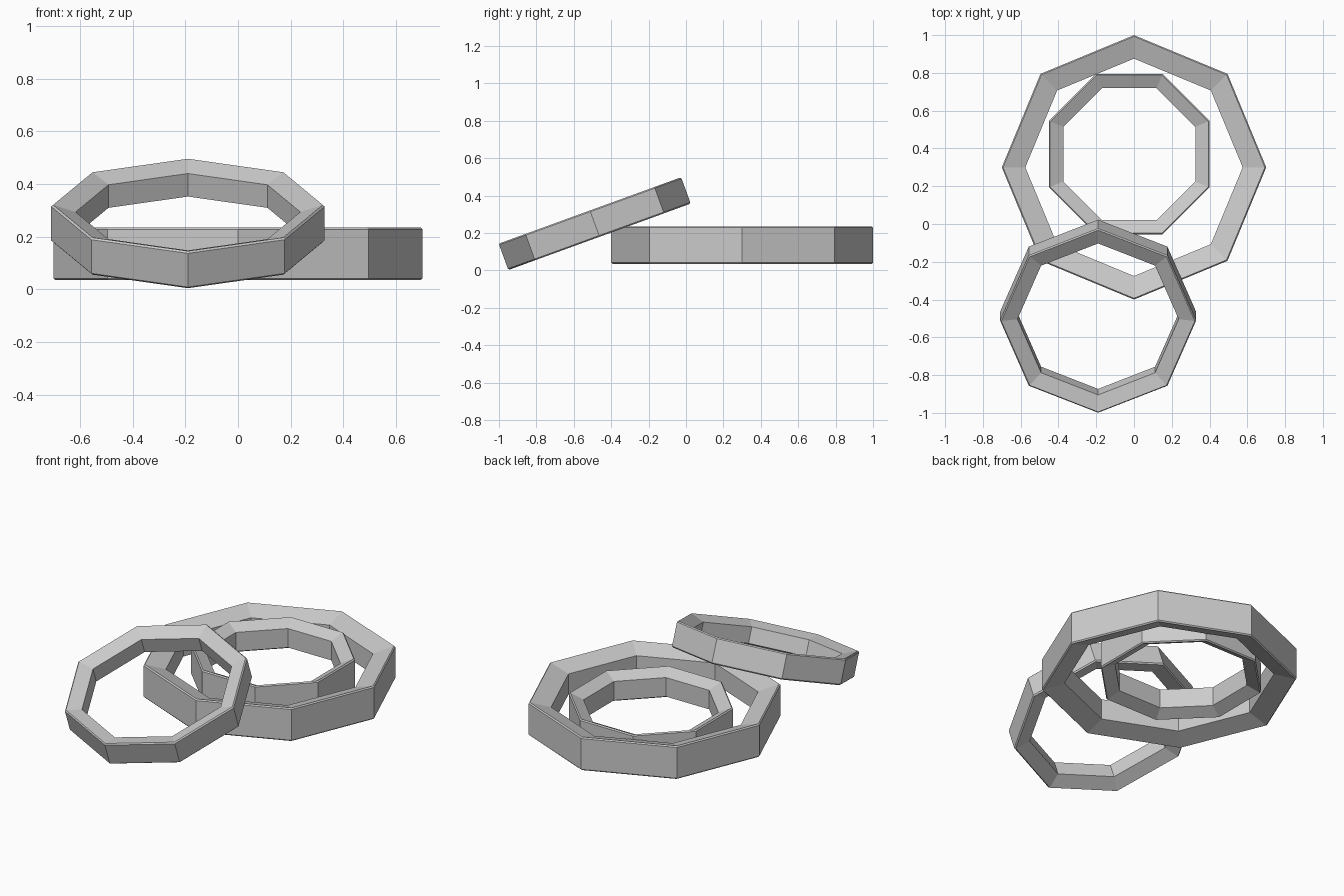
import bpy, bmesh
from math import cos, sin, pi, radians

if "Cube" in bpy.data.objects:
    bpy.data.objects.remove(bpy.data.objects["Cube"])


def ring(name, radius, height, loc, spin=0.0, tilt=0.0):
    """Eight-sided ring: tall outer wall, shorter inner wall, chamfered outer rim."""
    inner, low, c = radius * 0.822, height * 0.31, 0.007
    high = height / 2
    profile = [(radius, -high + c), (radius, high - c), (radius - c, high),
               (inner, low), (inner, -low), (radius - c, -high)]
    bm = bmesh.new()
    loops = []
    for i in range(8):
        a = spin + i * pi / 4
        loops.append([bm.verts.new((r * cos(a), r * sin(a), z)) for r, z in profile])
    n = len(profile)
    for i in range(8):
        p, q = loops[i], loops[(i + 1) % 8]
        for j in range(n):
            k = (j + 1) % n
            bm.faces.new((p[j], q[j], q[k], p[k]))
    bmesh.ops.recalc_face_normals(bm, faces=bm.faces)
    mesh = bpy.data.meshes.new(name)
    bm.to_mesh(mesh)
    bm.free()
    ob = bpy.data.objects.new(name, mesh)
    ob.location = loc
    ob.rotation_euler.x = tilt
    bpy.context.collection.objects.link(ob)
    return ob


# Large ring lying flat
ring("large_ring", 0.70, 0.20, (0, 0.30, 0.135))
# Small ring nested inside it
ring("small_ring", 0.46, 0.185, (-0.025, 0.37, 0.133), spin=pi / 8)
# Medium ring leaning on the large one
ring("leaning_ring", 0.519, 0.15, (-0.19, -0.488, 0.25), tilt=radians(20))
